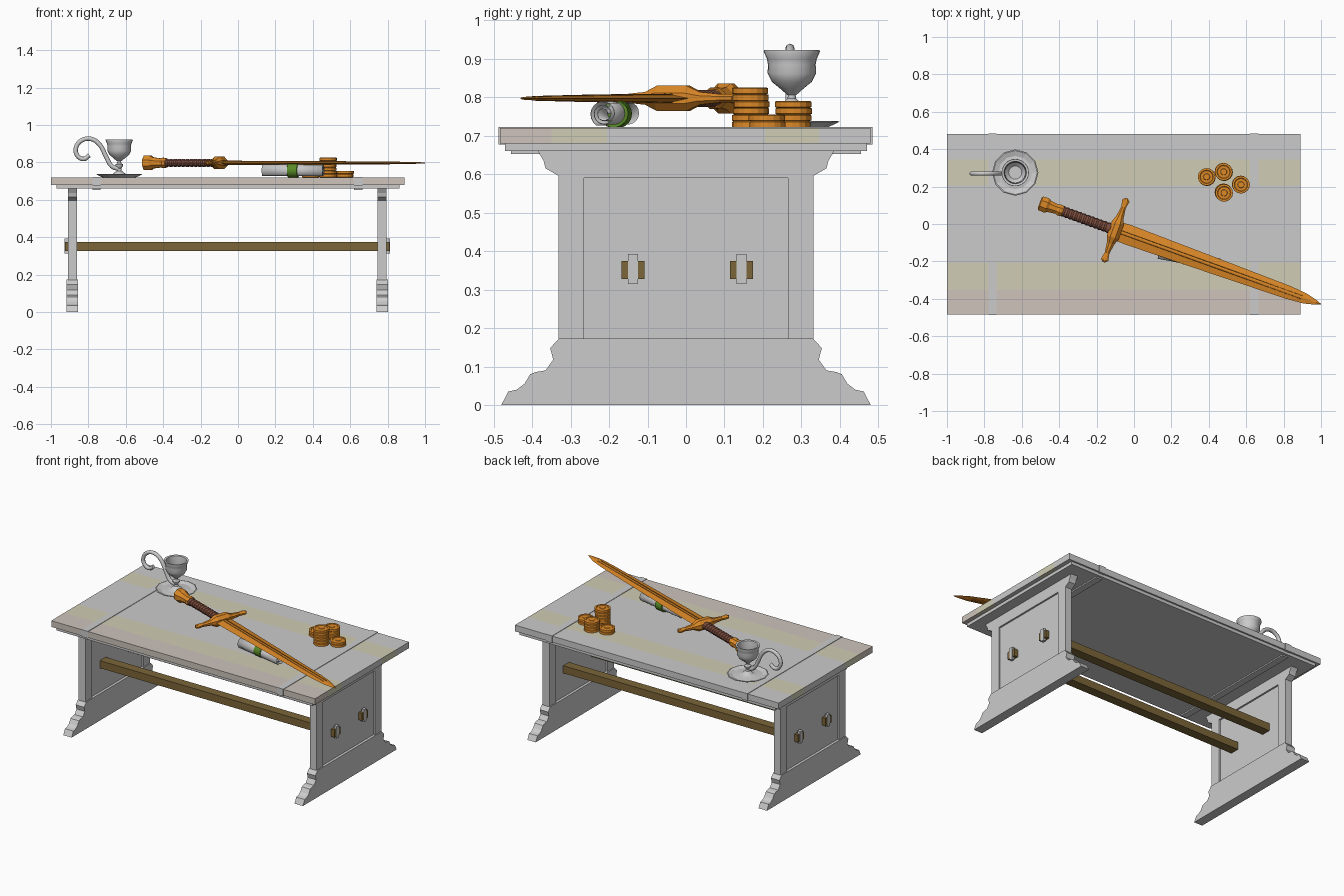
import bpy, bmesh, math
from mathutils import Matrix, Vector

if "Cube" in bpy.data.objects:
    bpy.data.objects.remove(bpy.data.objects["Cube"])


def mat(name, c):
    m = bpy.data.materials.new(name)
    m.diffuse_color = (*c, 1)
    m.use_nodes = True
    m.node_tree.nodes["Principled BSDF"].inputs["Base Color"].default_value = m.diffuse_color
    return m


GOLD = mat("gold", (0.72, 0.25, 0.02))
DARKGOLD = mat("dark_gold", (0.42, 0.15, 0.02))
WOOD = mat("dark_wood", (0.2, 0.13, 0.04))
LEATHER = mat("leather", (0.22, 0.08, 0.05))
GREEN = mat("green_ribbon", (0.1, 0.26, 0.02))
OLIVE = mat("olive_plank", (0.63, 0.61, 0.46))
TAUPE = mat("taupe_plank", (0.61, 0.55, 0.5))


def make(name, bm, material=None, smooth=False, matrix=None):
    bmesh.ops.recalc_face_normals(bm, faces=bm.faces)
    me = bpy.data.meshes.new(name)
    bm.to_mesh(me)
    bm.free()
    ob = bpy.data.objects.new(name, me)
    bpy.context.collection.objects.link(ob)
    if material:
        me.materials.append(material)
    if matrix:
        ob.matrix_world = matrix
    if smooth:
        bpy.ops.object.select_all(action='DESELECT')
        ob.select_set(True)
        bpy.context.view_layer.objects.active = ob
        bpy.ops.object.shade_smooth_by_angle(angle=math.radians(40))
    return ob


def box(name, x0, x1, y0, y1, z0, z1, material=None):
    bm = bmesh.new()
    bmesh.ops.create_cube(bm, size=1)
    for v in bm.verts:
        v.co = Vector((x0 + (v.co.x + .5) * (x1 - x0), y0 + (v.co.y + .5) * (y1 - y0),
                       z0 + (v.co.z + .5) * (z1 - z0)))
    return make(name, bm, material)


def prism(name, half, x0, x1):
    """Half profile of (y, z) mirrored in y and extruded along x."""
    pts = half + [(-y, z) for y, z in reversed(half)]
    bm = bmesh.new()
    f = bm.faces.new([bm.verts.new((x0, y, z)) for y, z in pts])
    ext = bmesh.ops.extrude_face_region(bm, geom=[f])["geom"]
    bmesh.ops.translate(bm, vec=(x1 - x0, 0, 0),
                        verts=[g for g in ext if isinstance(g, bmesh.types.BMVert)])
    return make(name, bm)


def loft(name, secs, n, material=None, smooth=False, matrix=None, turn=0.0):
    """Elliptical n-sided sections (x, half_y, half_z) joined along local x."""
    bm = bmesh.new()
    rings = []
    for x, hy, hz in secs:
        rings.append([bm.verts.new((x, hy * math.cos(turn + 2 * math.pi * i / n),
                                    hz * math.sin(turn + 2 * math.pi * i / n))) for i in range(n)])
    for a, b in zip(rings, rings[1:]):
        for i in range(n):
            bm.faces.new((a[i], a[(i + 1) % n], b[(i + 1) % n], b[i]))
    bm.faces.new(rings[0])
    bm.faces.new(rings[-1])
    return make(name, bm, material, smooth, matrix)


def lathe(name, prof, n, loc, material=None, smooth=False):
    """Turned (radius, z) profile: loft stood upright."""
    m = Matrix.Translation(loc) @ Matrix.Rotation(-math.pi / 2, 4, 'Y')
    return loft(name, [(z, r, r) for r, z in prof], n, material, smooth, m)


# Table top: planks, stepped trim and wrapped straps
edges = [-0.483, -0.35, -0.205, 0.205, 0.345, 0.48]
for i, m in enumerate([TAUPE, OLIVE, None, OLIVE, None]):
    box(f"top_plank_{i}", -1, 0.89, edges[i], edges[i + 1], 0.68, 0.72, m)
box("top_trim", -0.97, 0.863, -0.47, 0.47, 0.66, 0.68)
for i, x in enumerate((-0.757, 0.643)):
    box(f"strap_upper_{i}", x - .022, x + .022, -0.487, 0.484, 0.677, 0.723)
    box(f"strap_lower_{i}", x - .022, x + .022, -0.455, 0.455, 0.652, 0.67)

# Trestle ends: moulded foot, framed panel and corbelled head
foot = [(.48, 0), (.462, .035), (.44, .04), (.42, .055), (.405, .08), (.39, .086), (.365, .09),
        (.345, .118), (.353, .148), (.33, .173)]
head = [(.265, .59), (.33, .595), (.365, .615), (.37, .635), (.385, .66)]
for side, x in (("left", -0.886), ("right", 0.771)):
    prism(f"{side}_foot", foot, x - .03, x + .03)
    prism(f"{side}_head", head, x - .024, x + .024)
    for s, y in enumerate((-.2985, .2985)):
        box(f"{side}_post_{s}", x - .024, x + .024, y - .033, y + .033, .17, .597)
    box(f"{side}_panel", x - .013, x + .013, -.27, .27, .17, .6)

# Stretchers with wedges through their ends
for i, y in enumerate((-.138, .144)):
    box(f"stretcher_{i}", -0.925, 0.81, y - .03, y + .03, .327, .375, WOOD)
    for s, x in enumerate((-.918, .803)):
        box(f"wedge_{i}_{s}", x - .009, x + .009, y - .013, y + .013, .314, .393)

# Candle holder: dish, stem and cup, with an S-shaped handle
C = (-0.635, 0.275, 0)
lathe("candle_dish", [(.09, .72), (.124, .736), (.118, .738), (.09, .729), (.05, .733),
                      (.025, .74)], 12, C)
lathe("candle_stem", [(.04, .73), (.03, .742), (.013, .755), (.011, .768), (.021, .78),
                      (.021, .788), (.011, .797), (.01, .806), (.016, .812)], 16, C, None, True)
lathe("candle_cup", [(.012, .806), (.03, .822), (.052, .84), (.063, .862), (.062, .885), (.065, .9),
                     (.073, .918), (.072, .922), (.06, .92), (.056, .89), (.055, .865),
                     (.035, .845)], 24, C, None, True)
cu = bpy.data.curves.new("handle", 'CURVE')
cu.dimensions = '3D'
path = [(-.64, .765), (-.675, .78), (-.705, .83), (-.74, .895), (-.785, .925), (-.835, .918),
        (-.866, .88), (-.86, .838), (-.825, .818), (-.795, .838)]
sp = cu.splines.new('BEZIER')
sp.bezier_points.add(len(path) - 1)
for p, (x, z) in zip(sp.bezier_points, path):
    p.co = (x, 0.27, z)
    p.handle_left_type = p.handle_right_type = 'AUTO'
cu.resolution_u = 4
cu.bevel_depth = 0.012
cu.bevel_resolution = 2
cu.use_fill_caps = True
bpy.context.collection.objects.link(bpy.data.objects.new("candle_handle", cu))

# Coin stacks with rimmed coins
T = 0.0175
for s, (x, y, n) in enumerate([(.39, .25, 2), (.48, .278, 4), (.48, .168, 6), (.57, .212, 2)]):
    for k in range(n):
        o = .002 * math.sin(5 * k + s)
        lathe(f"coin_{s}_{k}", [(.043, 0), (.047, .002), (.047, T - .002), (.044, T), (.036, T),
                                (.033, T - .003), (.018, T - .003), (.016, T - .001)], 16,
              (x + o, y - o, .72 + k * T), GOLD)

# Sword, built along local x with the guard at the origin
S = Matrix.Translation((-.1, -.033, .797)) @ Matrix.Rotation(math.radians(-19.8), 4, 'Z')
loft("sword_blade", [(.01, .052, .011), (.08, .054, .011), (.55, .045, .009), (.98, .036, .007),
                     (1.08, .028, .005), (1.14, .013, .004), (1.168, .002, .002)], 4, GOLD, False, S)
for i, y in enumerate((-.009, .009)):
    loft(f"blade_ridge_{i}", [(.03, .004, .012), (.6, .004, .01), (1.06, .002, .006)], 4,
         DARKGOLD, False, S @ Matrix.Translation((0, y, 0)))
loft("sword_guard", [(-.182, .006, .008), (-.168, .022, .012), (-.13, .014, .012), (-.075, .022, .018),
                     (-.04, .036, .036), (.04, .036, .036), (.075, .022, .018), (.13, .014, .012),
                     (.168, .022, .012), (.182, .006, .008)], 8, GOLD, False,
     S @ Matrix.Rotation(math.pi / 2, 4, 'Z'), math.pi / 8)
wrap = []
for i in range(12):
    x = -.31 + i * .0235
    wrap += [(x, .025, .019), (x + .012, .029, .023)]
loft("sword_grip", wrap + [(-.02, .025, .02)], 10, LEATHER, False, S)
loft("sword_pommel", [(-.43, .03, .03), (-.424, .042, .042), (-.39, .044, .042), (-.375, .034, .032),
                      (-.33, .028, .026), (-.318, .034, .03), (-.3, .03, .026)], 8, GOLD, False, S,
     math.pi / 8)

# Rolled scroll (spiral sheet) tied with a ribbon
L = 0.33
R = Matrix.Translation((.295, -.183, .757)) @ Matrix.Rotation(math.radians(-11), 4, 'Z')
bm = bmesh.new()
prev = None
for i in range(49):
    a = 2 * math.pi * i / 18
    r = .012 + .024 * i / 48
    y, z = r * math.cos(a), r * math.sin(a)
    cur = [bm.verts.new((-L / 2, y, z)), bm.verts.new((L / 2, y, z))]
    if prev:
        bm.faces.new((prev[0], prev[1], cur[1], cur[0]))
    prev = cur
scroll = make("scroll", bm, None, True, R)
sol = scroll.modifiers.new("paper", 'SOLIDIFY')
sol.thickness = 0.002
loft("scroll_ribbon", [(-.028, .036, .0355), (-.026, .0385, .0375), (.026, .0385, .0375),
                       (.028, .036, .0355)], 18, GREEN, True, R)
